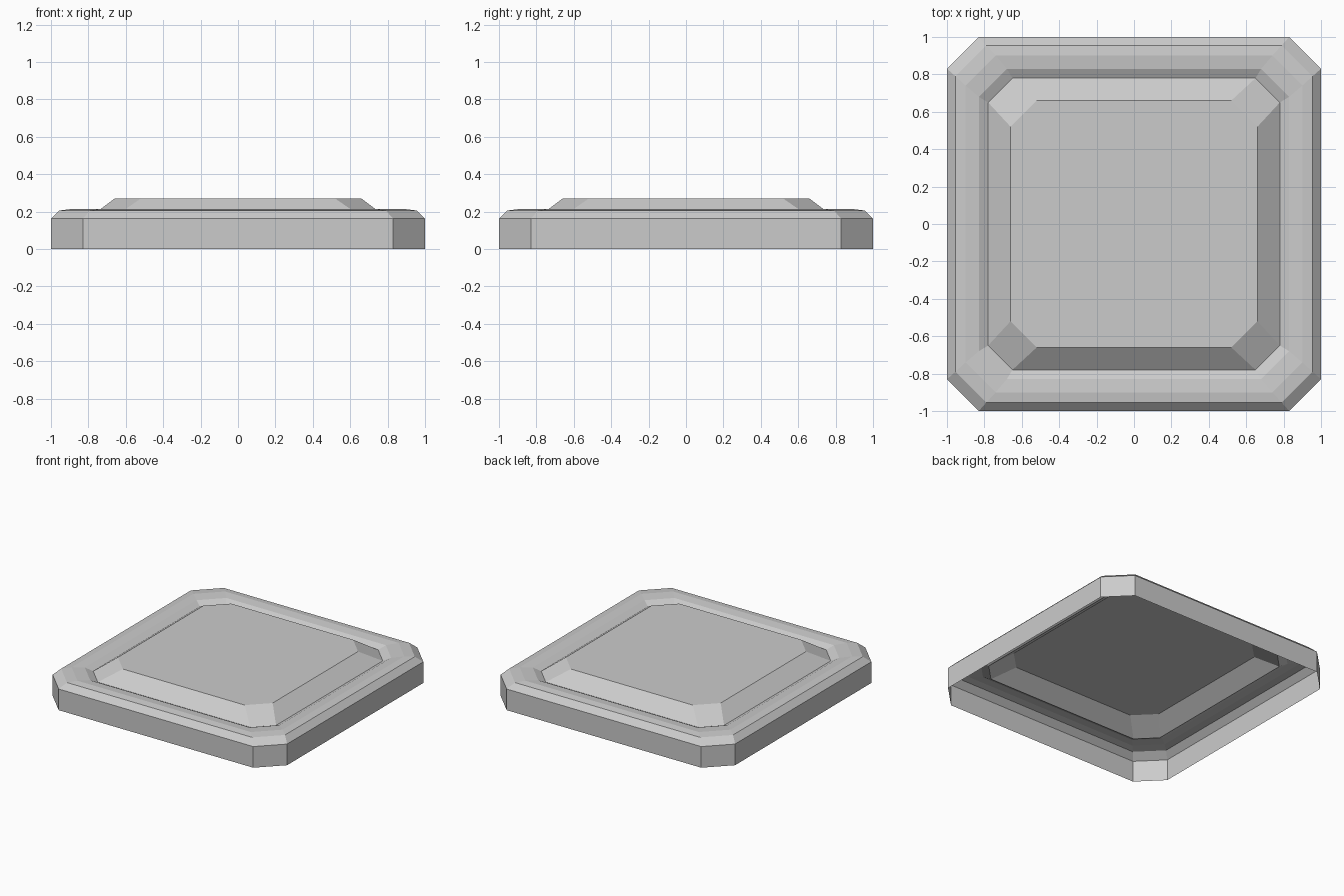
import bpy
import bmesh

if "Cube" in bpy.data.objects:
    bpy.data.objects.remove(bpy.data.objects["Cube"])

# Profile of the tile from outer foot to raised panel:
# half width, where the corner cut starts, height
PROFILE = [
    (1.00, 0.83, 0.00),
    (1.00, 0.83, 0.163),
    (0.955, 0.79, 0.206),
    (0.90, 0.74, 0.213),
    (0.83, 0.68, 0.206),
    (0.78, 0.65, 0.18),
    (0.66, 0.52, 0.27),
]


def octagon(bm, h, c, z):
    """Square ring with chamfered corners."""
    pts = [(h, -c), (h, c), (c, h), (-c, h), (-h, c), (-h, -c), (-c, -h), (c, -h)]
    return [bm.verts.new((x, y, z)) for x, y in pts]


bm = bmesh.new()
rings = [octagon(bm, *p) for p in PROFILE]

# Outer wall, rounded rim, groove and panel bevel
for low, high in zip(rings, rings[1:]):
    for i in range(8):
        j = (i + 1) % 8
        bm.faces.new((low[i], low[j], high[j], high[i]))

# Flat top of the raised panel; the underside stays open
bm.faces.new(rings[-1])

mesh = bpy.data.meshes.new("floor_tile")
bm.to_mesh(mesh)
bm.free()
tile = bpy.data.objects.new("floor_tile", mesh)
bpy.context.collection.objects.link(tile)
